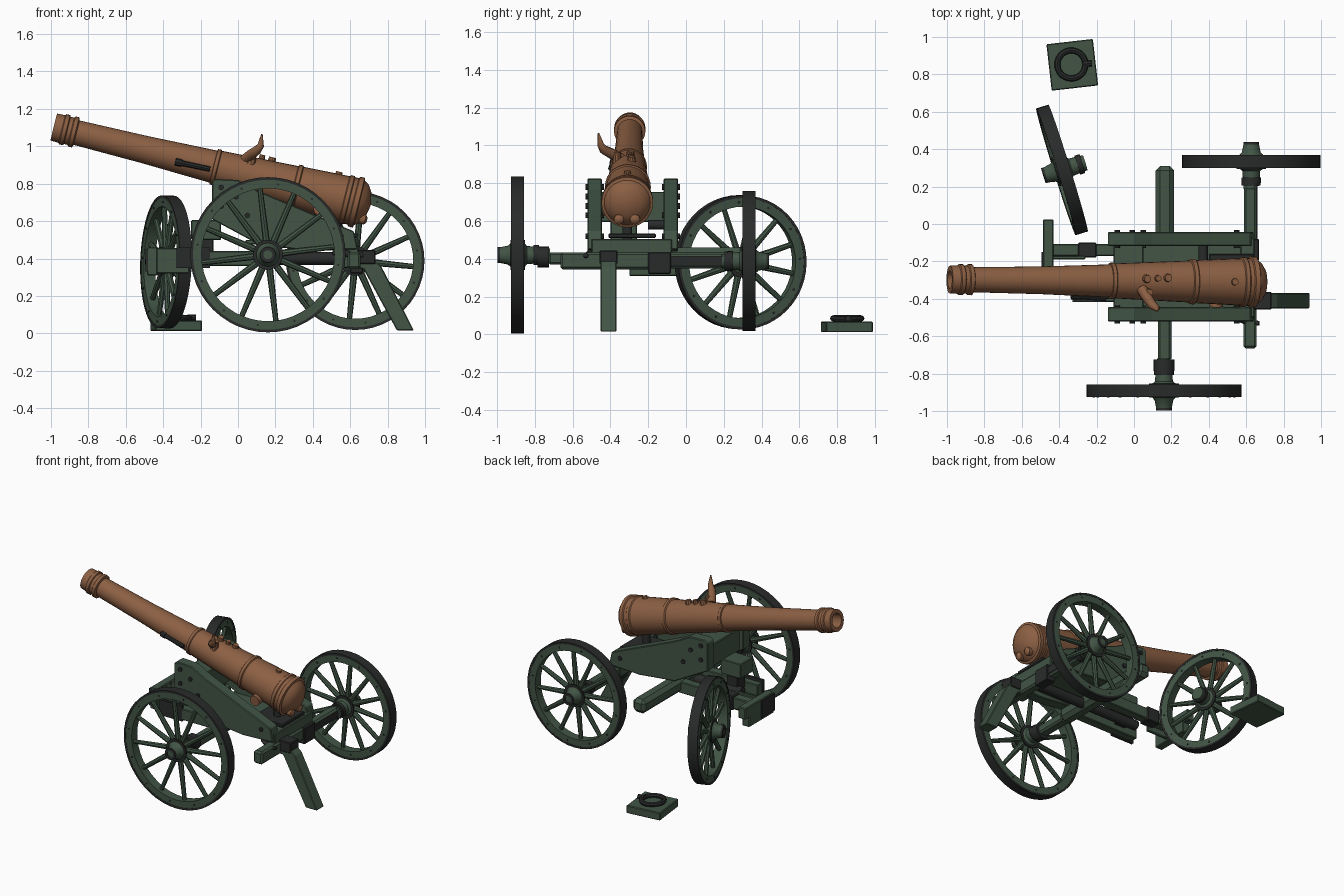
import bpy, bmesh, math
from mathutils import Vector, Matrix

cube = bpy.data.objects.get("Cube")
if cube:
    bpy.data.objects.remove(cube, do_unlink=True)


def material(name, rgb):
    m = bpy.data.materials.new(name)
    m.use_nodes = True
    m.diffuse_color = (*rgb, 1)
    m.node_tree.nodes["Principled BSDF"].inputs["Base Color"].default_value = (*rgb, 1)
    return m


GREEN = material("green paint", (0.054, 0.09, 0.06))
IRON = material("dark iron", (0.022, 0.023, 0.023))
BRONZE = material("bronze", (0.26, 0.115, 0.056))


def finish(bm, name, mat, smooth=False, bevel=0):
    bmesh.ops.recalc_face_normals(bm, faces=bm.faces)
    me = bpy.data.meshes.new(name)
    bm.to_mesh(me)
    bm.free()
    me.materials.append(mat)
    ob = bpy.data.objects.new(name, me)
    bpy.context.collection.objects.link(ob)
    if bevel:
        mod = ob.modifiers.new("worn edges", 'BEVEL')
        mod.width = bevel
        mod.segments = 1
    if smooth:
        bpy.ops.object.select_all(action='DESELECT')
        ob.select_set(True)
        bpy.context.view_layer.objects.active = ob
        bpy.ops.object.shade_smooth_by_angle(angle=math.radians(35))


def frame(origin, direction):
    return Matrix.Translation(origin) @ Vector(direction).to_track_quat('Z', 'Y').to_matrix().to_4x4()


def lathe(name, profile, origin, direction, mat, segs=24, closed=False):
    """Spin (distance along axis, radius) pairs around an axis."""
    bm = bmesh.new()
    vs = [bm.verts.new((r, 0, t)) for t, r in profile]
    pairs = list(zip(vs, vs[1:])) + ([(vs[-1], vs[0])] if closed else [])
    edges = [bm.edges.new(p) for p in pairs]
    bmesh.ops.spin(bm, geom=vs + edges, cent=(0, 0, 0), axis=(0, 0, 1),
                   angle=math.tau, steps=segs, use_merge=True)
    bmesh.ops.remove_doubles(bm, verts=bm.verts, dist=1e-5)
    bm.transform(frame(origin, direction))
    finish(bm, name, mat, True)


def rod(name, a, b, r1, r2, mat, segs=12):
    a, b = Vector(a), Vector(b)
    n = (b - a).length
    lathe(name, [(0, 0), (0, r1), (n, r2), (n, 0)], a, b - a, mat, segs)


def box(name, low, high, mat, turn=0, bevel=0.005):
    low, high = Vector(low), Vector(high)
    bm = bmesh.new()
    bmesh.ops.create_cube(bm, size=1)
    bm.transform(Matrix.Translation((low + high) / 2) @ Matrix.Rotation(turn, 4, 'Z')
                 @ Matrix.Diagonal((*(high - low), 1)))
    finish(bm, name, mat, bevel=bevel)


def slab(name, outline, y0, y1, mat):
    """Extrude an x-z outline from y0 to y1."""
    bm = bmesh.new()
    f = bm.faces.new([bm.verts.new((x, y0, z)) for x, z in outline])
    ext = bmesh.ops.extrude_face_region(bm, geom=[f])["geom"]
    bmesh.ops.translate(bm, vec=(0, y1 - y0, 0),
                        verts=[v for v in ext if isinstance(v, bmesh.types.BMVert)])
    finish(bm, name, mat, bevel=0.005)


def curve(name, points, mat):
    """Tapered tube through (x, y, z, radius) points."""
    cu = bpy.data.curves.new(name, 'CURVE')
    cu.dimensions = '3D'
    cu.bevel_depth = 1
    cu.bevel_resolution = 2
    cu.use_fill_caps = True
    sp = cu.splines.new('POLY')
    sp.points.add(len(points) - 1)
    for p, (x, y, z, r) in zip(sp.points, points):
        p.co, p.radius = (x, y, z, 1), r
    cu.materials.append(mat)
    bpy.context.collection.objects.link(bpy.data.objects.new(name, cu))


# Spoked wheels: green wood, iron tyre and bands; axis points outward
def wheel(name, centre, axis, radius, twist=0):
    c, w, tyre = Vector(centre), 0.034, radius - 0.014
    inner = radius - 0.06
    lathe(name + "_tyre", [(-w, radius), (w, radius), (w, tyre), (-w, tyre)],
          c, axis, IRON, 48, True)
    w -= 0.002
    lathe(name + "_rim", [(-w, tyre), (w, tyre), (w, inner), (-w, inner)], c, axis, GREEN, 48, True)
    lathe(name + "_hub", [(-0.13, 0), (-0.13, 0.042), (-0.05, 0.048), (-0.035, 0.068),
                          (0.03, 0.068), (0.05, 0.05), (0.1, 0.04), (0.1, 0)], c, axis, GREEN, 20)
    for t, r, h in ((-0.1, 0.053, 0.014), (-0.035, 0.08, 0.004), (0.032, 0.08, 0.004), (0.098, 0.042, 0.006)):
        lathe(name + "_hub_band", [(t - h, 0.024), (t - h, r), (t + h, r), (t + h, 0.024)],
              c, axis, IRON, 20, True)
    m = frame(c, axis)
    for i in range(12):
        a = math.tau * i / 12 + twist
        d = Vector((math.cos(a), math.sin(a), 0))
        rod(name + "_spoke", m @ (d * 0.055), m @ (d * (inner + 0.01)), 0.019, 0.014, GREEN, 8)
        d = Vector((math.cos(a + 0.26), math.sin(a + 0.26), 0)) * (radius - 0.035)
        rod(name + "_rim_bolt", m @ (d - Vector((0, 0, w + 0.003))),
            m @ (d + Vector((0, 0, w + 0.003))), 0.007, 0.007, IRON, 6)


wheel("front_right_wheel", (0.16, -0.892, 0.42), (0, -1, 0), 0.415, 0.12)
wheel("rear_left_wheel", (0.627, 0.334, 0.388), (0, 1, 0), 0.37, 0.1)
wheel("loose_wheel", (-0.385, 0.289, 0.382), (-0.955, -0.297, 0.03), 0.355, 0.2)

# Bronze barrel with bore, rings and rounded breech
muzzle, breech = Vector((-0.985, -0.297, 1.103)), Vector((0.708, -0.311, 0.683))
aim = (breech - muzzle).normalized()
lathe("barrel", [(0.35, 0), (0.35, 0.045), (0, 0.048), (0, 0.074), (0.045, 0.076), (0.05, 0.083),
                 (0.07, 0.083), (0.075, 0.075), (0.095, 0.075), (0.1, 0.083), (0.12, 0.083),
                 (0.126, 0.067), (0.5, 0.074), (0.88, 0.088), (0.882, 0.097), (0.9, 0.098),
                 (0.905, 0.093), (1.32, 0.112), (1.325, 0.121), (1.345, 0.122), (1.35, 0.115),
                 (1.6, 0.126), (1.605, 0.133), (1.625, 0.133), (1.63, 0.128), (1.65, 0.128),
                 (1.655, 0.137), (1.68, 0.137), (1.685, 0.122), (1.71, 0.105), (1.732, 0.07),
                 (1.746, 0)], muzzle, aim, BRONZE, 28)
up = Vector((0.24, 0, 0.97))
for t, y, r in ((1.06, 0.012, 0.028), (1.12, 0.015, 0.022), (1.175, 0.018, 0.028), (1.07, -0.06, 0.026)):
    p = muzzle + aim * t + Vector((0, y, 0))
    rod("broken_handle_stub", p + up * 0.06, p + up * 0.125, r, r * 0.7, BRONZE, 10)
p = muzzle + aim * 1.54
rod("vent", p + up * 0.1, p + up * 0.136, 0.022, 0.018, BRONZE, 10)
curve("broken_handle_horn", [(0.04, -0.345, 0.93, 0.03), (0.075, -0.4, 0.96, 0.028), (0.1, -0.435, 0.978, 0.025),
                             (0.122, -0.452, 1.005, 0.018), (0.128, -0.463, 1.065, 0.004)], BRONZE)
for y in (-0.355, -0.27):
    lathe("breech_knob", [(0, 0), (0, 0.027), (0.03, 0.027), (0.04, 0.014), (0.042, 0)],
          (0.65, y, 0.615), aim, BRONZE, 12)
rod("trunnion", (0.44, -0.308, 0.675), (0.44, -0.443, 0.665), 0.04, 0.036, BRONZE, 16)
rod("side_rod", (-0.33, -0.385, 0.916), (-0.15, -0.398, 0.878), 0.015, 0.014, IRON, 8)
rod("side_rod_end", (-0.335, -0.383, 0.917), (-0.3, -0.386, 0.91), 0.02, 0.02, IRON, 8)

# Carriage cheeks with bolts
cheek = [(-0.14, 0.81), (-0.12, 0.825), (0.0, 0.82), (0.1, 0.765), (0.62, 0.545),
         (0.64, 0.45), (0.4, 0.44), (0.12, 0.47), (-0.14, 0.61)]
for side, y0, y1 in (("right", -0.522, -0.445), ("left", -0.118, -0.042)):
    slab(side + "_cheek", cheek, y0, y1, GREEN)
    for x, z in ((-0.09, 0.78), (-0.09, 0.68), (-0.01, 0.73), (0.05, 0.63), (0.55, 0.52)):
        rod(side + "_cheek_bolt", (x, y0 - 0.01, z), (x, y1 + 0.01, z), 0.015, 0.015, IRON, 8)
box("left_rear_bracket", (0.6, -0.2, 0.32), (0.668, -0.08, 0.435), IRON)
box("front_transom", (-0.11, -0.46, 0.595), (0.05, -0.1, 0.755), GREEN)
box("rear_transom", (0.57, -0.5, 0.43), (0.645, -0.075, 0.505), GREEN)
box("carriage_floor", (0.04, -0.46, 0.475), (0.58, -0.1, 0.5), GREEN)
box("elevating_bed", (0.4, -0.41, 0.51), (0.64, -0.16, 0.535), IRON)
rod("elevating_screw", (0.53, -0.31, 0.42), (0.53, -0.31, 0.62), 0.025, 0.025, IRON)
rod("cross_bolt", (0.37, -0.2, 0.58), (0.37, -0.1, 0.58), 0.025, 0.025, IRON)

# Axles and running gear
box("front_axle", (0.115, -0.5, 0.36), (0.215, 0.31, 0.46), GREEN, bevel=0.025)
box("front_axle_right_half", (0.127, -0.73, 0.37), (0.2, -0.49, 0.435), GREEN, bevel=0.012)
rod("front_axle_arm", (0.16, -0.72, 0.42), (0.16, -0.98, 0.42), 0.036, 0.028, GREEN)
rod("front_axle_collar", (0.16, -0.725, 0.41), (0.16, -0.785, 0.41), 0.056, 0.056, IRON, 16)
box("rear_axle", (0.585, -0.665, 0.345), (0.655, -0.08, 0.435), GREEN, bevel=0.012)
box("rear_axle_left_half", (0.588, -0.1, 0.35), (0.655, 0.2, 0.425), GREEN, bevel=0.012)
box("rear_axle_plate", (0.65, -0.1, 0.362), (0.659, 0.19, 0.413), IRON, bevel=0)
rod("rear_axle_arm", (0.622, 0.19, 0.388), (0.627, 0.43, 0.388), 0.038, 0.03, GREEN)
rod("rear_axle_collar", (0.625, 0.205, 0.388), (0.625, 0.235, 0.388), 0.05, 0.05, IRON, 16)
rod("perch_rod", (-0.25, -0.28, 0.4), (0.6, -0.28, 0.4), 0.034, 0.034, IRON)
for y, start in ((-0.14, -0.45), (-0.385, -0.32)):
    box("limber_rail", (start, y - 0.032, 0.36), (0.14, y + 0.032, 0.44), GREEN)
box("limber_rail_plate", (-0.33, -0.418, 0.35), (-0.15, -0.4, 0.46), IRON, bevel=0)
box("limber_rail_strap", (-0.3, -0.18, 0.35), (-0.2, -0.1, 0.45), IRON)
box("limber_crossbar", (-0.487, -0.3, 0.31), (-0.43, -0.02, 0.46), GREEN)
box("limber_crossbar_tip", (-0.487, -0.03, 0.38), (-0.43, 0.025, 0.46), GREEN)
box("limber_crossbar_strap", (-0.495, -0.3, 0.33), (-0.47, -0.15, 0.45), IRON, bevel=0)
box("limber_side_panel", (-0.47, -0.19, 0.32), (-0.26, -0.17, 0.455), GREEN)
box("limber_bolster", (-0.25, -0.4, 0.5), (-0.09, -0.26, 0.605), GREEN)
box("bolster_post", (-0.22, -0.36, 0.4), (-0.13, -0.27, 0.52), IRON)

# Broken trail leg resting on the ground
slab("trail_leg", [(0.56, 0.35), (0.56, 0.42), (0.72, 0.4), (0.765, 0.36), (0.94, 0.015), (0.85, 0.015), (0.67, 0.345)],
     -0.452, -0.368, GREEN)
box("trail_leg_bracket", (0.61, -0.457, 0.37), (0.735, -0.363, 0.445), IRON)
curve("trail_hook", [(0.55, -0.5, 0.44, 0.018), (0.62, -0.53, 0.41, 0.018), (0.67, -0.53, 0.42, 0.012)], IRON)

# Square block with an iron ring lying on the ground
box("ground_block", (-0.455, 0.726, 0.012), (-0.205, 0.976, 0.068), GREEN, math.radians(6.5))
ring = [(0.016 * math.sin(a), 0.075 + 0.016 * math.cos(a)) for a in [math.tau * i / 8 for i in range(8)]]
lathe("lifting_ring", ring, (-0.335, 0.853, 0.085), (0.04, 0, 1), IRON, 28, True)
rod("ring_staple", (-0.27, 0.856, 0.085), (-0.225, 0.858, 0.085), 0.016, 0.016, IRON, 8)
